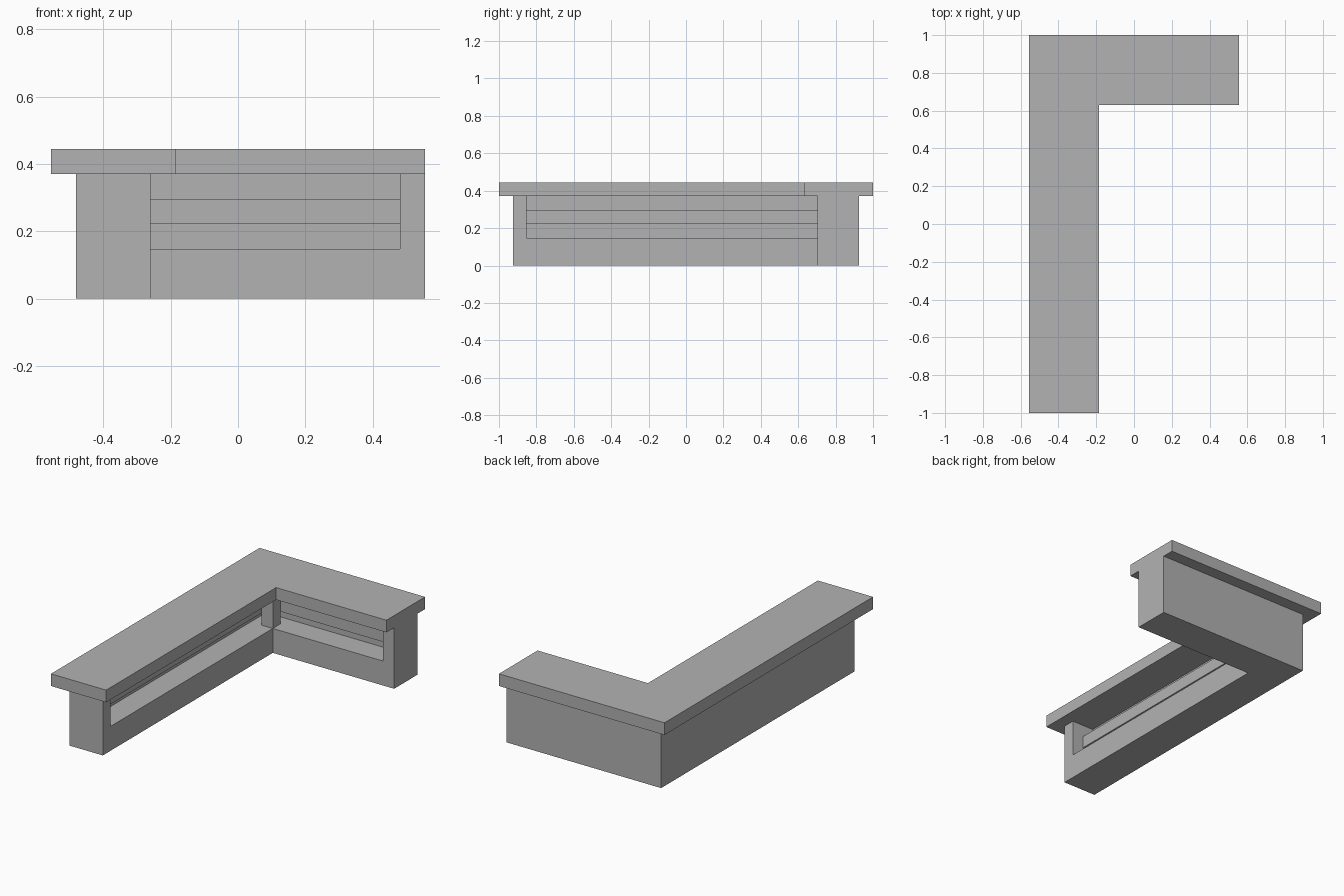
import bpy
import bmesh

# Remove the default cube
if "Cube" in bpy.data.objects:
    bpy.data.objects.remove(bpy.data.objects["Cube"], do_unlink=True)

U = 2 / 27  # module that every dimension follows

grey = bpy.data.materials.new("plain_grey")
GREY = (0.448, 0.448, 0.448, 1)
grey.use_nodes = True
grey.diffuse_color = GREY
grey.node_tree.nodes["Principled BSDF"].inputs["Base Color"].default_value = GREY


def prism(name, outline, z0, z1):
    """Extrude a flat outline, given in modules, from z0 to z1."""
    bm = bmesh.new()
    face = bm.faces.new([bm.verts.new((x * U, y * U, z0 * U)) for x, y in outline])
    top = bmesh.ops.extrude_face_region(bm, geom=[face])["geom"]
    verts = [v for v in top if isinstance(v, bmesh.types.BMVert)]
    bmesh.ops.translate(bm, verts=verts, vec=(0, 0, (z1 - z0) * U))
    bmesh.ops.recalc_face_normals(bm, faces=bm.faces)
    mesh = bpy.data.meshes.new(name)
    bm.to_mesh(mesh)
    bm.free()
    mesh.materials.append(grey)
    obj = bpy.data.objects.new(name, mesh)
    bpy.context.collection.objects.link(obj)
    return obj


def ell(x0, x_in, x1, y0, y_in, y1):
    """L outline: one arm along the -x side, one along the back."""
    return [(x0, y0), (x_in, y0), (x_in, y_in), (x1, y_in), (x1, y1), (x0, y1)]


# Counter top
prism("counter_top", ell(-7.5, -2.5, 7.5, -13.5, 8.5, 13.5), 5, 6)

# Base cabinet with an open niche along the inner side
base = prism("base_cabinet", ell(-6.5, -3.5, 7.5, -12.5, 9.5, 12.5), 0, 5)
cutter = prism("niche_cutter", ell(-5.5, -3, 6.5, -11.5, 9, 11.5), 2, 5.5)
cutter.hide_render = True
cut = base.modifiers.new("niche", "BOOLEAN")
cut.operation = "DIFFERENCE"
cut.solver = "EXACT"
cut.object = cutter
bpy.context.view_layer.objects.active = base
bpy.ops.object.modifier_apply(modifier=cut.name)
bpy.data.objects.remove(cutter, do_unlink=True)

# Shelf along the back wall of the niche
prism("niche_shelf", ell(-5.5, -4.5, 6.5, -11.5, 10.5, 11.5), 3, 4)

# Post at the inner corner
prism("corner_post", [(-4.5, 9.5), (-3.5, 9.5), (-3.5, 10.5), (-4.5, 10.5)], 2, 5)
